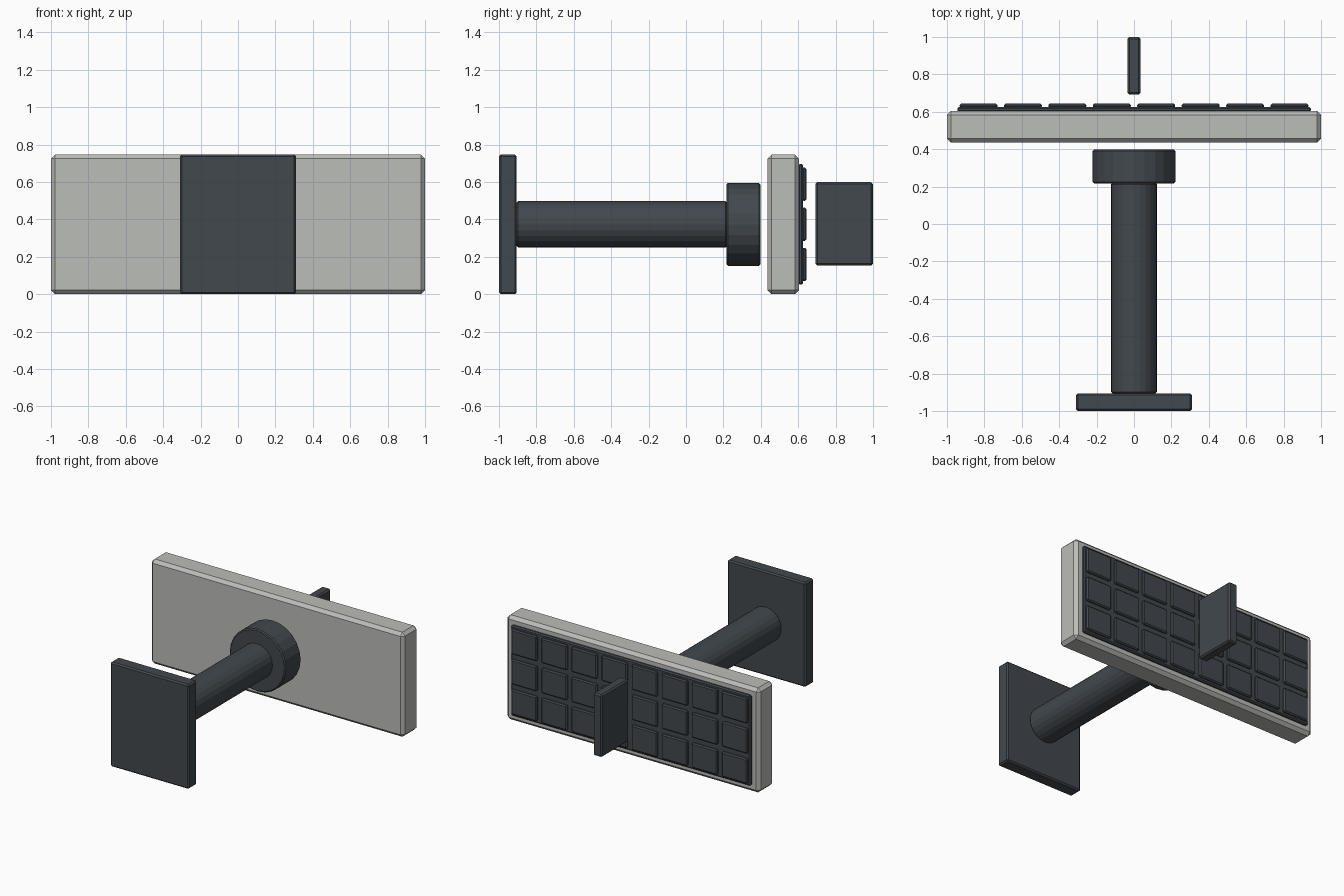
import bpy
import math

cube = bpy.data.objects.get("Cube")
if cube:
    bpy.data.objects.remove(cube, do_unlink=True)

MID = 0.373  # shared centre height


def make_material(name, rgb):
    mat = bpy.data.materials.new(name)
    mat.use_nodes = True
    colour = (*rgb, 1)
    mat.diffuse_color = colour
    mat.node_tree.nodes["Principled BSDF"].inputs["Base Color"].default_value = colour
    return mat


light_grey = make_material("light grey", (0.50, 0.51, 0.48))
dark_slate = make_material("dark slate", (0.054, 0.065, 0.075))


def finish(obj, name, mat, bevel):
    obj.name = name
    obj.data.materials.append(mat)
    mod = obj.modifiers.new("chamfer", 'BEVEL')
    mod.width = bevel
    mod.segments = 1
    mod.limit_method = 'ANGLE'
    mod.angle_limit = math.radians(40)
    return obj


def box(name, mat, x, width, y0, y1, z, height, bevel):
    bpy.ops.mesh.primitive_cube_add(size=1, location=(x, (y0 + y1) / 2, z))
    obj = bpy.context.object
    obj.scale = (width, y1 - y0, height)
    bpy.ops.object.transform_apply(location=False, rotation=False, scale=True)
    return finish(obj, name, mat, bevel)


def cylinder(name, mat, radius, y0, y1, bevel):
    bpy.ops.mesh.primitive_cylinder_add(
        vertices=24, radius=radius, depth=y1 - y0,
        location=(0, (y0 + y1) / 2, MID), rotation=(math.pi / 2, 0, 0))
    return finish(bpy.context.object, name, mat, bevel)


# Mounting plate, arm and collar
box("mounting_plate", dark_slate, 0, 0.62, -1.0, -0.905, MID, 0.746, 0.01)
cylinder("arm", dark_slate, 0.124, -0.905, 0.22, 0.008)
cylinder("collar", dark_slate, 0.222, 0.217, 0.397, 0.008)

# Wide panel with its tile backing
box("panel", light_grey, 0, 2.0, 0.435, 0.605, MID, 0.746, 0.022)
box("tile_backing", dark_slate, 0, 1.89, 0.60, 0.626, MID, 0.645, 0.008)

# Grid of raised tiles
COLUMNS, ROWS = 8, 3
for row in range(ROWS):
    for col in range(COLUMNS):
        box(f"tile_{row + 1}_{col + 1}", dark_slate,
            (col - (COLUMNS - 1) / 2) * 0.2375, 0.203, 0.62, 0.644,
            MID + (row - (ROWS - 1) / 2) * 0.215, 0.178, 0.008)

# Upright fin standing free behind the panel
box("rear_fin", dark_slate, 0, 0.07, 0.692, 1.0, MID + 0.003, 0.445, 0.01)
